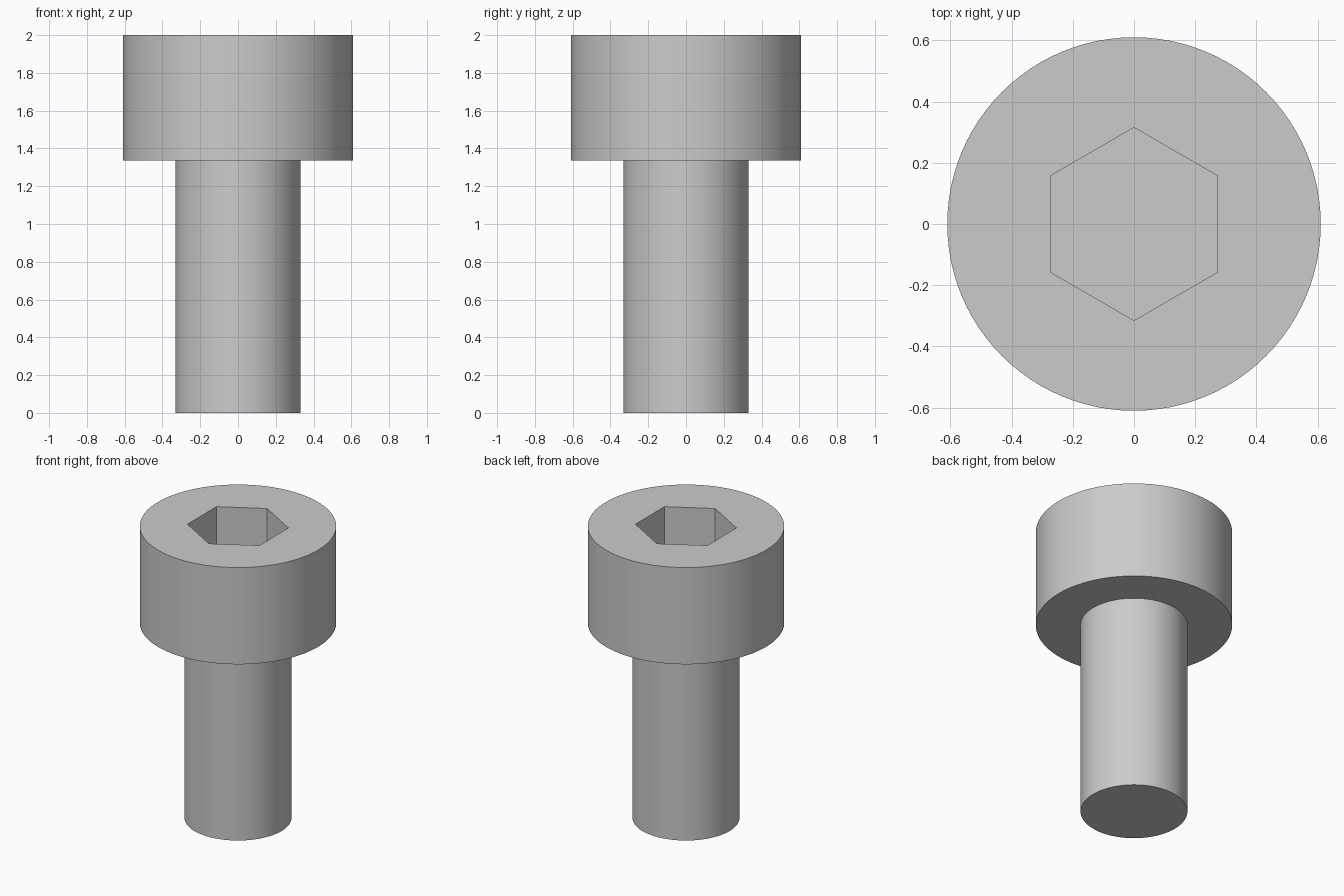
import bpy, bmesh, math

cube = bpy.data.objects.get("Cube")
if cube:
    bpy.data.objects.remove(cube, do_unlink=True)

SEGMENTS = 96
HEAD_R, SHANK_R, SOCKET_R = 0.61, 0.332, 0.315
HEAD_Z, TOP_Z, SOCKET_DEPTH = 1.337, 2.0, 0.31

steel = bpy.data.materials.new("grey steel")
steel.use_nodes = True
grey = (0.6, 0.6, 0.6, 1)
steel.diffuse_color = grey
steel.node_tree.nodes["Principled BSDF"].inputs["Base Color"].default_value = grey


def ring(bm, radius, z, count):
    """Ring of vertices with one corner on the y axis."""
    angles = [math.pi / 2 + math.tau * i / count for i in range(count)]
    return [bm.verts.new((radius * math.cos(a), radius * math.sin(a), z)) for a in angles]


def bridge(bm, lower, upper):
    n = len(lower)
    for i in range(n):
        j = (i + 1) % n
        bm.faces.new((lower[i], lower[j], upper[j], upper[i]))


bm = bmesh.new()

# Shank, underside of the head and head side
outline = [(SHANK_R, 0), (SHANK_R, HEAD_Z), (HEAD_R, HEAD_Z), (HEAD_R, TOP_Z)]
rings = [ring(bm, r, z, SEGMENTS) for r, z in outline]
for lower, upper in zip(rings, rings[1:]):
    bridge(bm, lower, upper)
bm.faces.new(rings[0][::-1])

# Hexagonal socket with a flat floor
rim = ring(bm, SOCKET_R, TOP_Z, 6)
floor = ring(bm, SOCKET_R, TOP_Z - SOCKET_DEPTH, 6)
bridge(bm, rim, floor)
bm.faces.new(floor)

# Flat top around the socket, one face per hexagon side
step = SEGMENTS // 6
for i in range(6):
    arc = [rings[-1][(i * step + k) % SEGMENTS] for k in range(step + 1)]
    bm.faces.new(arc + [rim[(i + 1) % 6], rim[i]])

bmesh.ops.recalc_face_normals(bm, faces=bm.faces[:])
mesh = bpy.data.meshes.new("socket_bolt")
bm.to_mesh(mesh)
bm.free()
mesh.materials.append(steel)

bolt = bpy.data.objects.new("socket_bolt", mesh)
bpy.context.collection.objects.link(bolt)
bpy.ops.object.select_all(action="DESELECT")
bolt.select_set(True)
bpy.context.view_layer.objects.active = bolt
bpy.ops.object.shade_smooth_by_angle(angle=math.radians(30))
